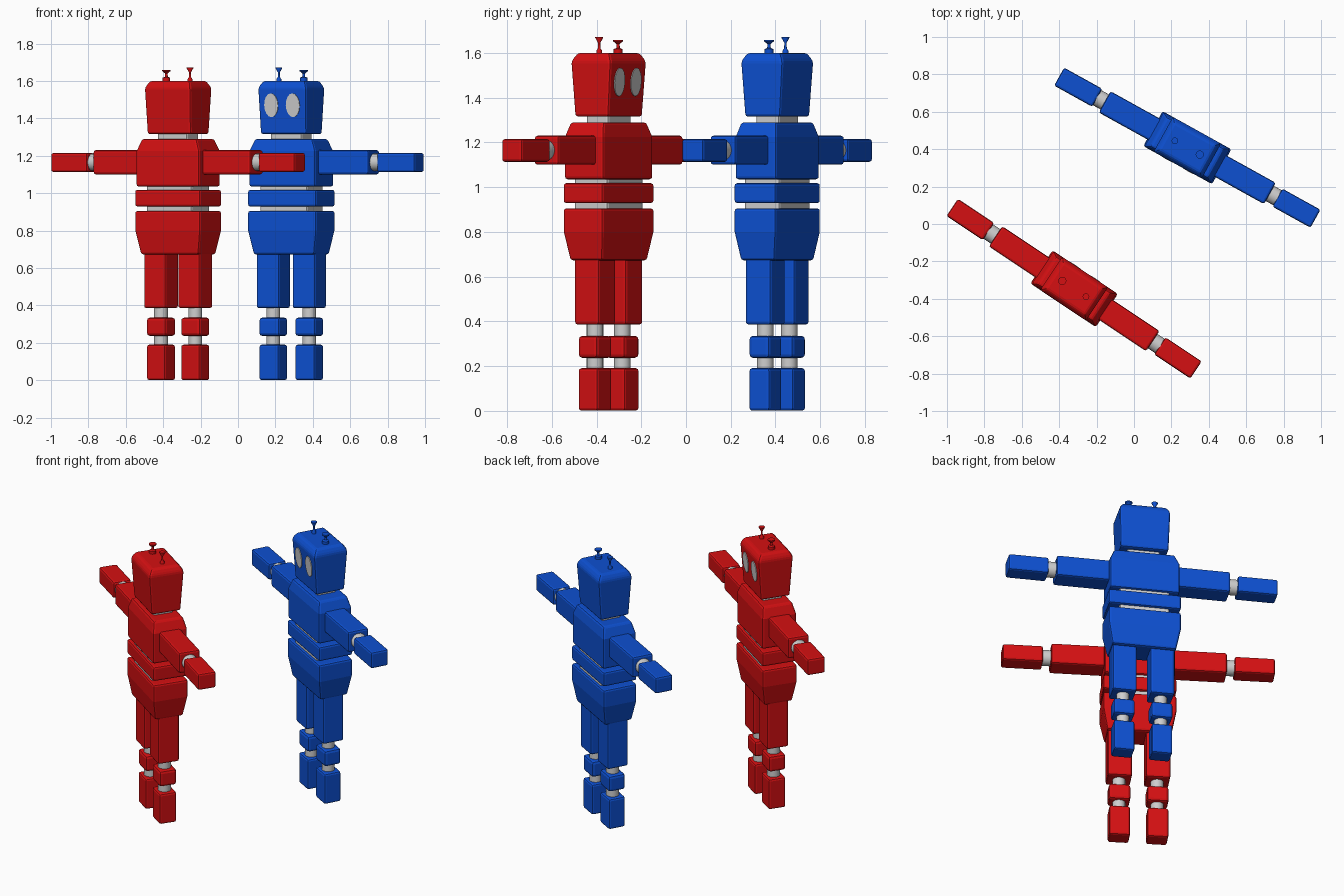
import bpy, bmesh, math
from mathutils import Matrix

if "Cube" in bpy.data.objects:
    bpy.data.objects.remove(bpy.data.objects["Cube"])


def material(name, rgb):
    m = bpy.data.materials.new(name)
    m.diffuse_color = (*rgb, 1)
    m.use_nodes = True
    m.node_tree.nodes["Principled BSDF"].inputs["Base Color"].default_value = m.diffuse_color
    return m


RED = material("red paint", (0.66, 0.005, 0.006))
BLUE = material("blue paint", (0.004, 0.08, 0.64))
GREY = material("light grey", (0.62, 0.62, 0.62))


def finish(name, bm, mat, place, bevel=0.0):
    bmesh.ops.recalc_face_normals(bm, faces=bm.faces)
    me = bpy.data.meshes.new(name)
    bm.to_mesh(me)
    bm.free()
    me.materials.append(mat)
    ob = bpy.data.objects.new(name, me)
    bpy.context.collection.objects.link(ob)
    ob.matrix_world = place
    if bevel:
        mod = ob.modifiers.new("soft edges", 'BEVEL')
        mod.width = bevel
        mod.segments = 2
        mod.limit_method = 'ANGLE'
        mod.angle_limit = math.radians(30)
    return ob


def block(name, sections, mat, place, x=0.0, bevel=0.012):
    """Stack of rectangles (z, width, depth) skinned into one solid."""
    bm = bmesh.new()
    rings = []
    for z, w, d in sections:
        rings.append([bm.verts.new((x + sx * w / 2, sy * d / 2, z))
                      for sx, sy in ((-1, -1), (1, -1), (1, 1), (-1, 1))])
    bm.faces.new(rings[0])
    bm.faces.new(rings[-1])
    for a, b in zip(rings, rings[1:]):
        for i in range(4):
            j = (i + 1) % 4
            bm.faces.new((a[i], a[j], b[j], b[i]))
    return finish(name, bm, mat, place, bevel)


def smooth(ob):
    bpy.ops.object.select_all(action='DESELECT')
    ob.select_set(True)
    bpy.context.view_layer.objects.active = ob
    bpy.ops.object.shade_smooth_by_angle(angle=math.radians(35))


def turned(name, profile, mat, place, local, sides=20):
    """Solid of revolution from (radius, height) pairs."""
    bm = bmesh.new()
    rings = [[bm.verts.new((r * math.cos(t), r * math.sin(t), h))
              for t in (2 * math.pi * i / sides for i in range(sides))]
             for r, h in profile]
    bm.faces.new(rings[0])
    bm.faces.new(rings[-1])
    for a, b in zip(rings, rings[1:]):
        for i in range(sides):
            j = (i + 1) % sides
            bm.faces.new((a[i], a[j], b[j], b[i]))
    ob = finish(name, bm, mat, place @ local)
    smooth(ob)
    return ob


def robot(tag, paint, cx, cy, angle):
    P = Matrix.Translation((cx, cy, 0)) @ Matrix.Rotation(math.radians(angle), 4, 'Z')
    T = Matrix.Translation

    # head, neck and torso stack
    block(tag + "_head", [(1.315, 0.28, 0.18), (1.565, 0.295, 0.215), (1.60, 0.255, 0.17)], paint, P)
    block(tag + "_neck", [(1.27, 0.19, 0.12), (1.33, 0.19, 0.12)], GREY, P)
    block(tag + "_chest", [(1.035, 0.405, 0.21), (1.225, 0.405, 0.21), (1.29, 0.35, 0.18)], paint, P)
    block(tag + "_waist_core", [(0.88, 0.29, 0.18), (1.06, 0.29, 0.18)], GREY, P)
    block(tag + "_waist_band", [(0.928, 0.42, 0.213), (1.018, 0.42, 0.213)], paint, P)
    block(tag + "_pelvis", [(0.672, 0.37, 0.172), (0.80, 0.42, 0.213), (0.905, 0.42, 0.213)], paint, P)

    # antennae: tall funnel and short disc
    turned(tag + "_tall_antenna", [(0.013, 1.595), (0.013, 1.61), (0.006, 1.62), (0.005, 1.645),
                                   (0.018, 1.668), (0.018, 1.672)], paint, P, T((-0.076, 0, 0)), 12)
    turned(tag + "_short_antenna", [(0.02, 1.595), (0.02, 1.617), (0.008, 1.622), (0.007, 1.64),
                                    (0.022, 1.652), (0.022, 1.659)], paint, P, T((0.076, 0, 0)), 12)

    for side, s in (("left", -1), ("right", 1)):
        n = f"{tag}_{side}_"
        # oval eye plate lying on the sloping face
        tilt = math.pi / 2 + math.atan(0.0175 / 0.25)
        turned(n + "eye", [(1, -0.003), (1, 0.004)], GREY, P,
               T((s * 0.066, -0.1008, 1.47)) @ Matrix.Rotation(tilt, 4, 'X')
               @ Matrix.Diagonal((0.042, 0.064, 1, 1)), 16)

        # arm
        block(n + "upper_arm", [(1.10, 0.36, 0.13), (1.23, 0.36, 0.13)], paint, P, s * 0.325)
        turned(n + "elbow", [(0.046, -0.05), (0.046, 0.05)], GREY, P,
               T((s * 0.525, 0, 1.165)) @ Matrix.Rotation(math.pi / 2, 4, 'Y'))
        block(n + "forearm", [(1.113, 0.233, 0.11), (1.215, 0.233, 0.11)], paint, P, s * 0.667)

        # leg
        block(n + "thigh", [(0.385, 0.14, 0.131), (0.69, 0.14, 0.131)], paint, P, s * 0.11)
        turned(n + "leg_rod", [(0.037, 0.17), (0.037, 0.40)], GREY, P, T((s * 0.11, 0, 0)))
        block(n + "knee_block", [(0.236, 0.125, 0.105), (0.335, 0.125, 0.105)], paint, P, s * 0.11, 0.016)
        block(n + "foot", [(0, 0.12, 0.105), (0.19, 0.12, 0.105)], paint, P, s * 0.11)


robot("blue", BLUE, 0.285, 0.408, -29)
robot("red", RED, -0.32, -0.346, 180 - 33.7)
